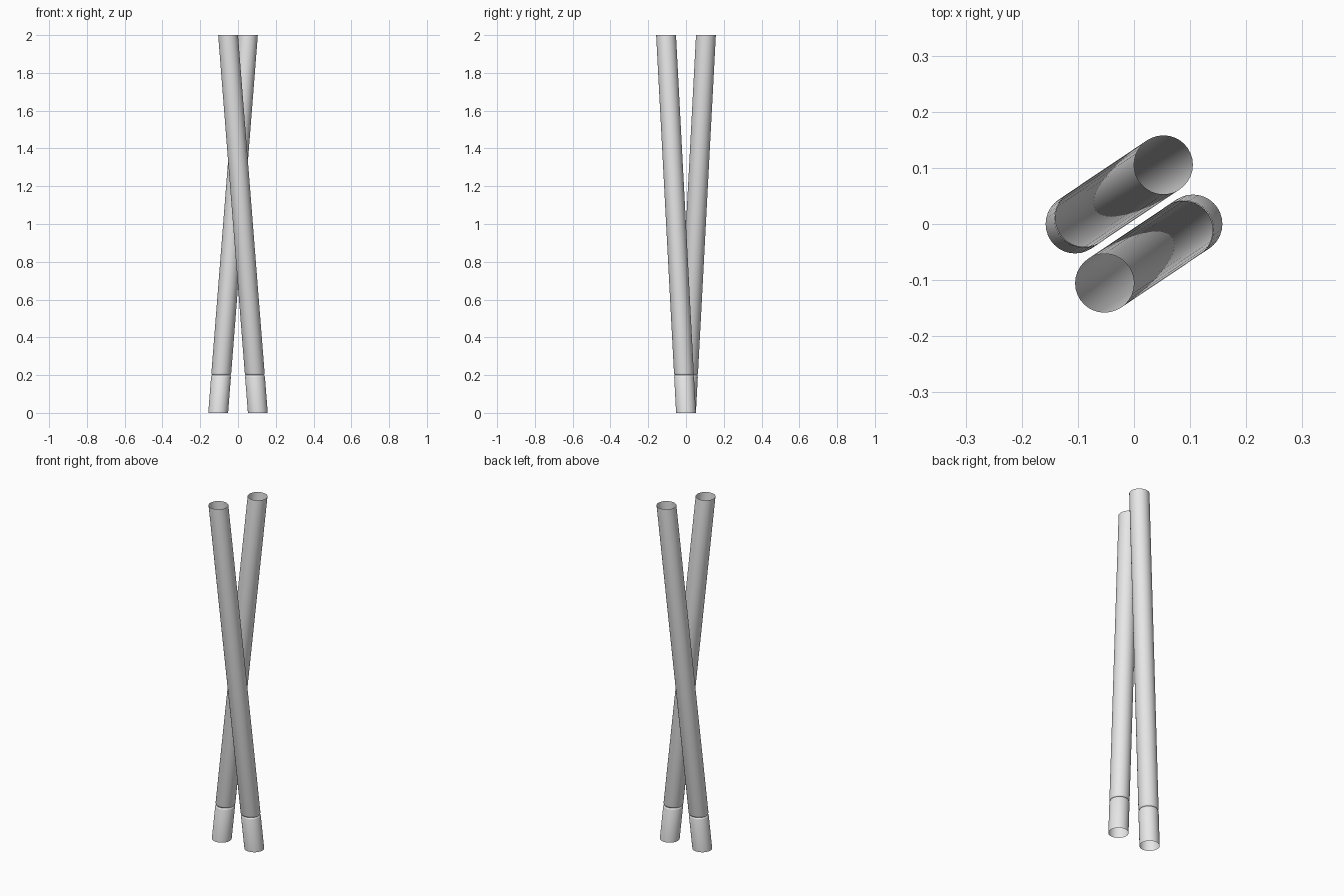
import bpy, bmesh, math

cube = bpy.data.objects.get("Cube")
if cube:
    bpy.data.objects.remove(cube, do_unlink=True)

# One pale grey for everything
grey = bpy.data.materials.new("pale grey")
colour = (0.8, 0.8, 0.8, 1.0)
grey.use_nodes = True
grey.diffuse_color = colour
grey.node_tree.nodes["Principled BSDF"].inputs["Base Color"].default_value = colour

SIDES = 32
HEIGHT = 2.0
RADIUS = 0.0525


def slanted_tube(name, base, top, profile, cap):
    """Level rings (z, radius) along the line base-top, closed at ring index cap."""
    bm = bmesh.new()
    rings = []
    for z, radius in profile:
        t = z / HEIGHT
        cx = base[0] + (top[0] - base[0]) * t
        cy = base[1] + (top[1] - base[1]) * t
        ring = []
        for i in range(SIDES):
            a = math.tau * i / SIDES
            ring.append(bm.verts.new((cx + radius * math.cos(a), cy + radius * math.sin(a), z)))
        rings.append(ring)
    for low, high in zip(rings, rings[1:]):
        for i in range(SIDES):
            j = (i + 1) % SIDES
            bm.faces.new((low[i], low[j], high[j], high[i]))
    bm.faces.new(rings[cap] if cap else rings[cap][::-1])
    for face in bm.faces:
        face.smooth = True
    mesh = bpy.data.meshes.new(name)
    bm.to_mesh(mesh)
    bm.free()
    mesh.materials.append(grey)
    obj = bpy.data.objects.new(name, mesh)
    bpy.context.collection.objects.link(obj)


# Two crossing sticks, each the other turned half way round
for side, s in (("left", 1), ("right", -1)):
    base = (0.105 * s, 0.0)
    top = (-0.0525 * s, -0.1055 * s)
    # Long shaft, open at the top, with a softened lower rim
    slanted_tube(side + "_shaft", base, top,
                 [(0.2, 0.049), (0.21, RADIUS), (HEIGHT, RADIUS)], 0)
    # Short tip, open at the foot
    slanted_tube(side + "_tip", base, top,
                 [(0, RADIUS), (0.19, RADIUS), (0.2, 0.049)], -1)
